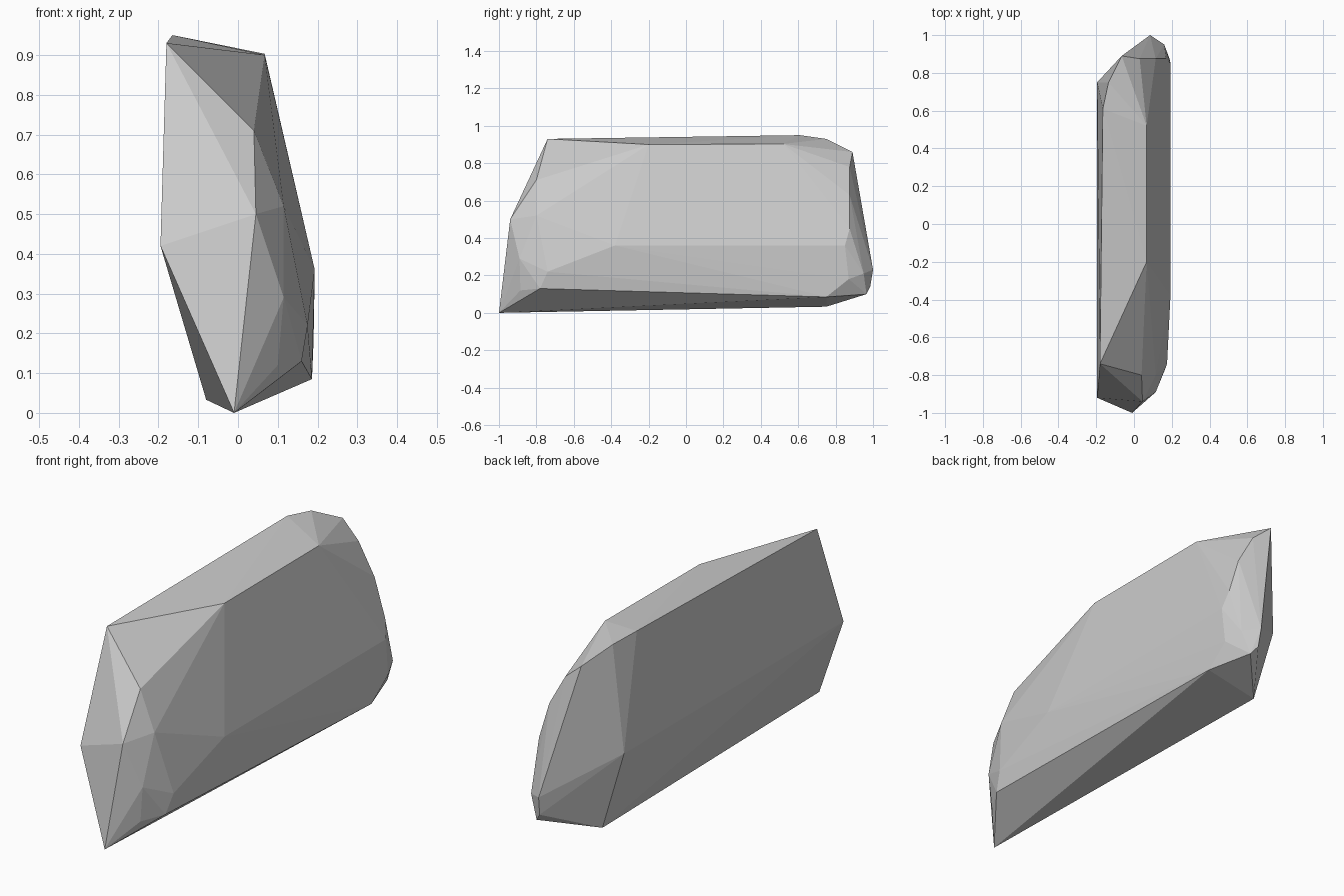
import bpy
import bmesh

# Faceted stone: the convex hull of its chiselled corners
front_corners = [
    (-0.01, -1.0, 0.0), (0.045, -0.94, 0.5), (-0.18, -0.74, 0.93), (-0.195, -0.92, 0.42),
    (0.04, -0.80, 0.71), (0.115, -0.80, 0.52), (0.115, -0.89, 0.29),
    (0.10, -0.885, 0.12), (0.16, -0.78, 0.13), (0.175, -0.74, 0.22),
]
side_corners = [
    (0.067, -0.2, 0.90), (0.067, 0.52, 0.903),
    (0.193, -0.38, 0.36), (0.193, 0.85, 0.36), (0.186, 0.75, 0.085),
]
back_corners = [
    (-0.165, 0.61, 0.95), (-0.135, 0.75, 0.93), (-0.065, 0.89, 0.86),
    (-0.195, 0.75, 0.42), (-0.08, 0.75, 0.033),
    (0.03, 0.875, 0.78), (0.115, 0.875, 0.63), (0.17, 0.875, 0.45),
    (0.085, 1.0, 0.23), (0.09, 0.985, 0.14), (0.12, 0.965, 0.10),
    (0.16, 0.95, 0.21), (0.19, 0.87, 0.18),
]

bm = bmesh.new()
for corner in front_corners + side_corners + back_corners:
    bm.verts.new(corner)
hull = bmesh.ops.convex_hull(bm, input=bm.verts[:])
loose = [v for v in bm.verts if not v.link_faces]
bmesh.ops.delete(bm, geom=loose, context='VERTS')
bmesh.ops.recalc_face_normals(bm, faces=bm.faces[:])
for face in bm.faces:
    face.smooth = False

mesh = bpy.data.meshes.new("stone")
bm.to_mesh(mesh)
bm.free()

# Single plain grey
grey = bpy.data.materials.new("stone grey")
grey.diffuse_color = (0.6, 0.6, 0.6, 1.0)
mesh.materials.append(grey)

stone = bpy.data.objects.new("stone", mesh)
bpy.context.collection.objects.link(stone)
